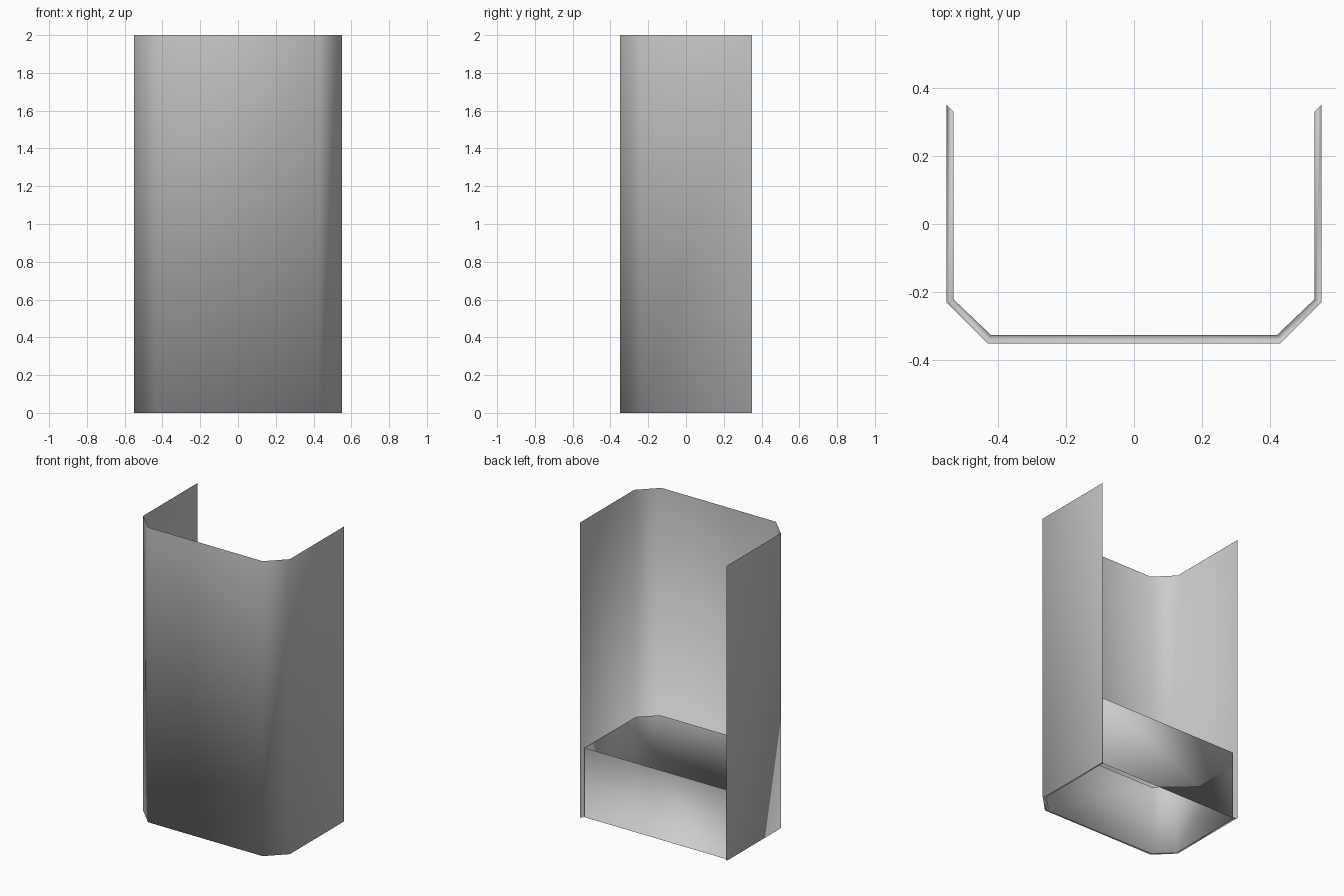
import bpy
import bmesh

cube = bpy.data.objects.get("Cube")
if cube:
    bpy.data.objects.remove(cube, do_unlink=True)

HEIGHT, POUCH_HEIGHT = 2.0, 0.47

grey = bpy.data.materials.new("plain_grey")
grey.use_nodes = True
colour = (0.6, 0.6, 0.6, 1.0)
grey.diffuse_color = colour
grey.node_tree.nodes["Principled BSDF"].inputs["Base Color"].default_value = colour


def outline(half):
    """Mirror a half plan into a chamfered U, from back left to back right."""
    return half + [(-x, y) for x, y in reversed(half)]


outer = outline([(0.55, 0.35), (0.55, -0.23), (0.43, -0.35)])
inner = outline([(0.53, 0.33), (0.53, -0.22), (0.42, -0.325)])

bm = bmesh.new()


def ring(plan, z):
    return [bm.verts.new((x, y, z)) for x, y in plan]


def bridge(a, b, closed=False):
    """Join two rings with quads."""
    n = len(a)
    for i in range(n if closed else n - 1):
        j = (i + 1) % n
        bm.faces.new((a[i], a[j], b[j], b[i]))


top = ring(outer, HEIGHT)
base = ring(outer, 0)
base_inner = ring(inner, 0)
pouch_rim = ring(inner, POUCH_HEIGHT)

bridge(top, base)                                # tall outer wall, open at the back
bridge(base, base_inner)                         # narrow turned-in bottom lip
bridge(base_inner, pouch_rim, closed=True)       # short inner pouch with back panel

# Outer wall faces outwards, pouch faces its own inside
bm.normal_update()
front = min(bm.faces, key=lambda f: f.calc_center_median().y)
if front.normal.y > 0:
    bmesh.ops.reverse_faces(bm, faces=bm.faces[:])
for f in bm.faces:
    f.smooth = True

mesh = bpy.data.meshes.new("open_backed_holder")
bm.to_mesh(mesh)
bm.free()
mesh.materials.append(grey)
holder = bpy.data.objects.new("open_backed_holder", mesh)
bpy.context.collection.objects.link(holder)
